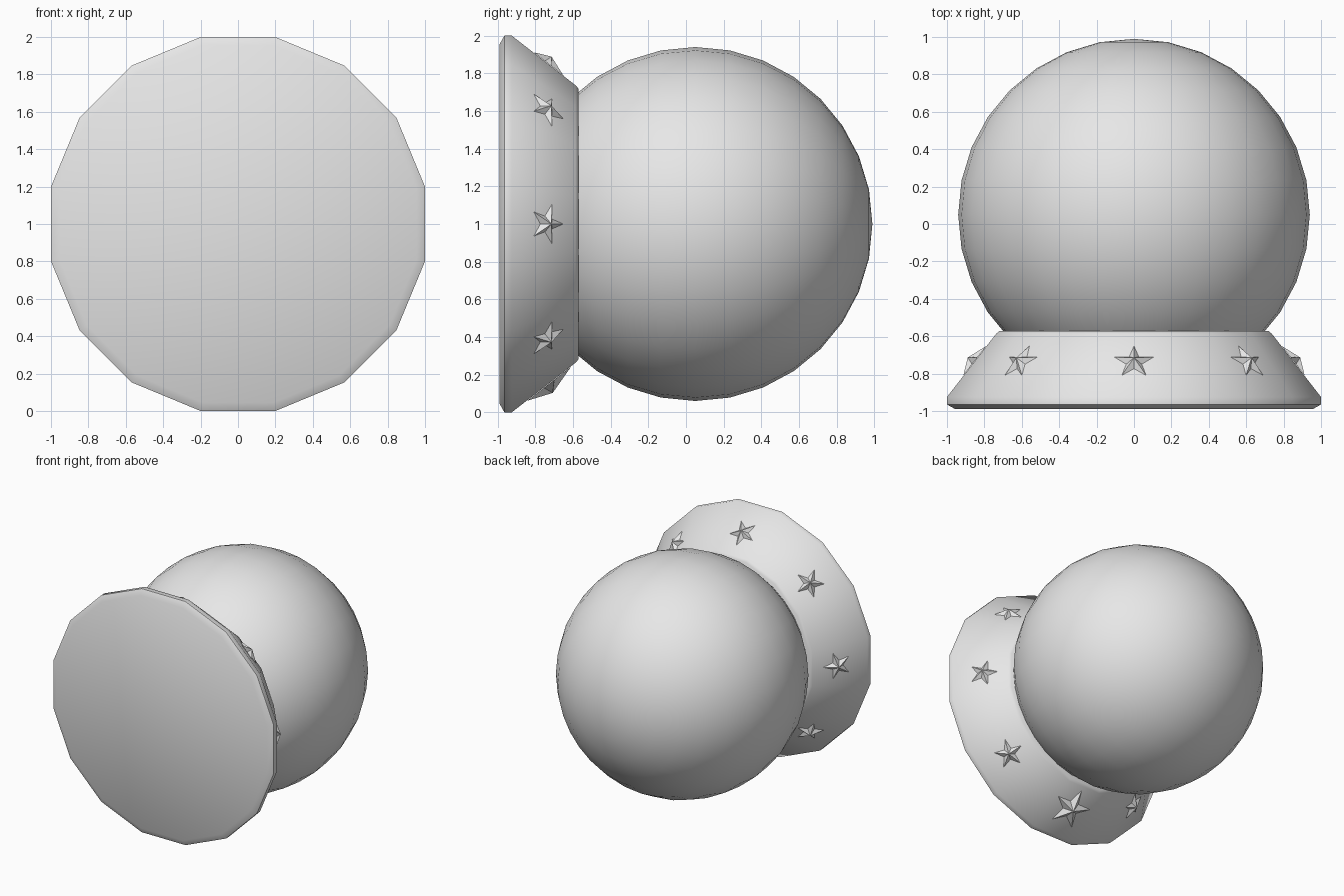
import bpy, bmesh, math
from mathutils import Vector

if "Cube" in bpy.data.objects:
    bpy.data.objects.remove(bpy.data.objects["Cube"])

grey = bpy.data.materials.new("light_grey")
grey.diffuse_color = (0.8, 0.8, 0.8, 1)
grey.use_nodes = True
grey.node_tree.nodes["Principled BSDF"].inputs["Base Color"].default_value = grey.diffuse_color


def finish(name, bm, smooth_angle=None):
    bmesh.ops.recalc_face_normals(bm, faces=bm.faces[:])
    mesh = bpy.data.meshes.new(name)
    bm.to_mesh(mesh)
    bm.free()
    mesh.materials.append(grey)
    obj = bpy.data.objects.new(name, mesh)
    bpy.context.collection.objects.link(obj)
    if smooth_angle is not None:
        bpy.ops.object.select_all(action='DESELECT')
        obj.select_set(True)
        bpy.context.view_layer.objects.active = obj
        bpy.ops.object.shade_smooth_by_angle(angle=math.radians(smooth_angle))
    return obj


# Sixteen-sided flared base, axis along y: (distance to flat, y)
SIDES = 16
profile = [(0.955, -0.99), (1.0, -0.965), (1.0, -0.925), (0.737, -0.587), (0.72, -0.572)]
bm = bmesh.new()
rings = []
for flat, y in profile:
    r = flat / math.cos(math.pi / SIDES)
    ring = []
    for k in range(SIDES):
        a = (k + 0.5) * 2 * math.pi / SIDES
        ring.append(bm.verts.new((r * math.cos(a), y, 1 + r * math.sin(a))))
    rings.append(ring)
for lo, hi in zip(rings, rings[1:]):
    for k in range(SIDES):
        n = (k + 1) % SIDES
        bm.faces.new((lo[k], lo[n], hi[n], hi[k]))
bm.faces.new(rings[0])
bm.faces.new(rings[-1])
finish("base", bm, 50)

# Globe, poles along y
bpy.ops.mesh.primitive_uv_sphere_add(segments=32, ring_count=16, radius=0.94,
                                     location=(0, 0.05, 1), rotation=(math.pi / 2, 0, 0))
globe = bpy.context.object
globe.name = "globe"
globe.data.materials.append(grey)
bpy.ops.object.shade_smooth()

# Raised stars on every second facet; the lowest one is larger
for i in range(8):
    a = i * math.pi / 4
    big = i == 6
    radius, height = (0.163, 0.052) if big else (0.11, 0.042)
    out = Vector((math.cos(a), 0, math.sin(a)))
    side = Vector((-math.sin(a), 0, math.cos(a)))
    along = Vector((0, 0.338, 0)) - out * 0.263      # up the slope
    along.normalize()
    normal = side.cross(along)
    if normal.dot(out) < 0:
        normal = -normal
    y = -0.74
    flat = 1.0 - 0.263 * (y + 0.925) / 0.338
    centre = Vector((0, y, 1)) + out * flat
    bm = bmesh.new()
    rim = []
    for k in range(10):
        t = k * math.pi / 5
        r = radius * (1 if k % 2 == 0 else 0.4)
        rim.append(bm.verts.new(centre + along * r * math.cos(t) + side * r * math.sin(t)
                                + normal * 0.002))
    apex = bm.verts.new(centre + normal * height)
    for k in range(10):
        bm.faces.new((rim[k], rim[(k + 1) % 10], apex))
    bm.faces.new(rim)
    finish("large_star" if big else f"star_{i + 1}", bm)
